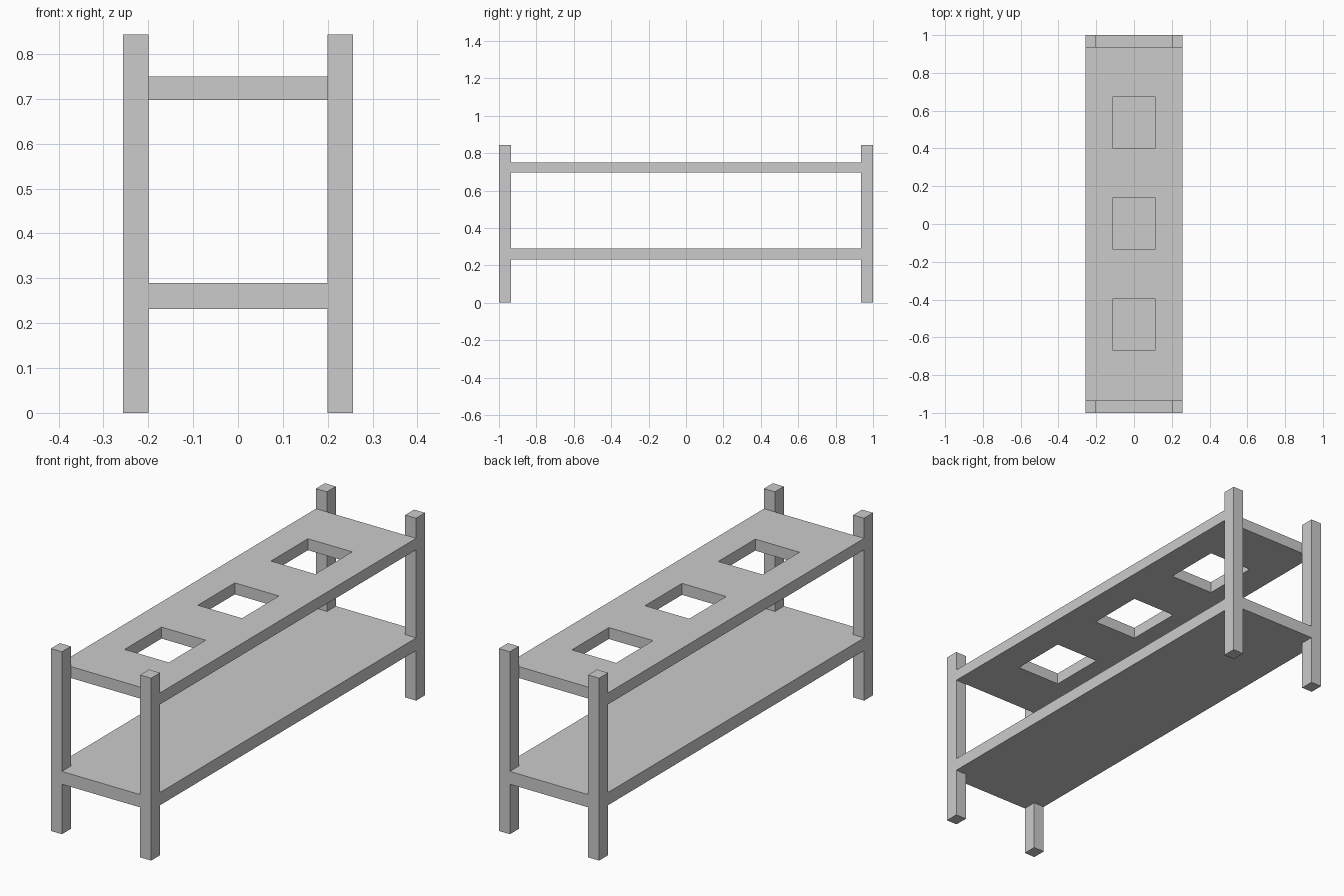
import bpy, bmesh

if "Cube" in bpy.data.objects:
    bpy.data.objects.remove(bpy.data.objects["Cube"])

HX, HY = 0.256, 1.0          # outer half extents
IX, IY = 0.2, 0.935          # inner faces of the legs
LEG_H = 0.843


def slab(name, xs, ys, z0, z1, skip=()):
    """Grid of cells, minus skipped ones, extruded into a clean solid."""
    bm = bmesh.new()
    v = [[bm.verts.new((x, y, z0)) for y in ys] for x in xs]
    faces = []
    for i in range(len(xs) - 1):
        for j in range(len(ys) - 1):
            if (i, j) not in skip:
                faces.append(bm.faces.new((v[i][j], v[i+1][j], v[i+1][j+1], v[i][j+1])))
    bmesh.ops.delete(bm, geom=[p for p in bm.verts if not p.link_faces], context='VERTS')
    ext = bmesh.ops.extrude_face_region(bm, geom=faces, use_keep_orig=True)
    top = [g for g in ext['geom'] if isinstance(g, bmesh.types.BMVert)]
    bmesh.ops.translate(bm, verts=top, vec=(0, 0, z1 - z0))
    bmesh.ops.recalc_face_normals(bm, faces=bm.faces)
    bmesh.ops.dissolve_limit(bm, angle_limit=0.01, verts=bm.verts, edges=bm.edges)
    me = bpy.data.meshes.new(name)
    bm.to_mesh(me)
    bm.free()
    ob = bpy.data.objects.new(name, me)
    bpy.context.collection.objects.link(ob)
    return ob


# Four corner legs
for sx, side in ((-1, "left"), (1, "right")):
    for sy, end in ((-1, "front"), (1, "back")):
        slab(f"{end}_{side}_leg", sorted((sx * IX, sx * HX)),
             sorted((sy * IY, sy * HY)), 0, LEG_H)

# Lower shelf, flush with the legs and notched around them
slab("lower_shelf", (-HX, -IX, IX, HX), (-HY, -IY, IY, HY), 0.231, 0.29,
     skip={(0, 0), (2, 0), (0, 2), (2, 2)})

# Upper shelf between the leg pairs, with three square openings
slab("upper_shelf", (-HX, -0.113, 0.113, HX),
     (-IY, -0.667, -0.397, -0.132, 0.138, 0.402, 0.672, IY), 0.697, 0.75,
     skip={(1, 1), (1, 3), (1, 5)})
